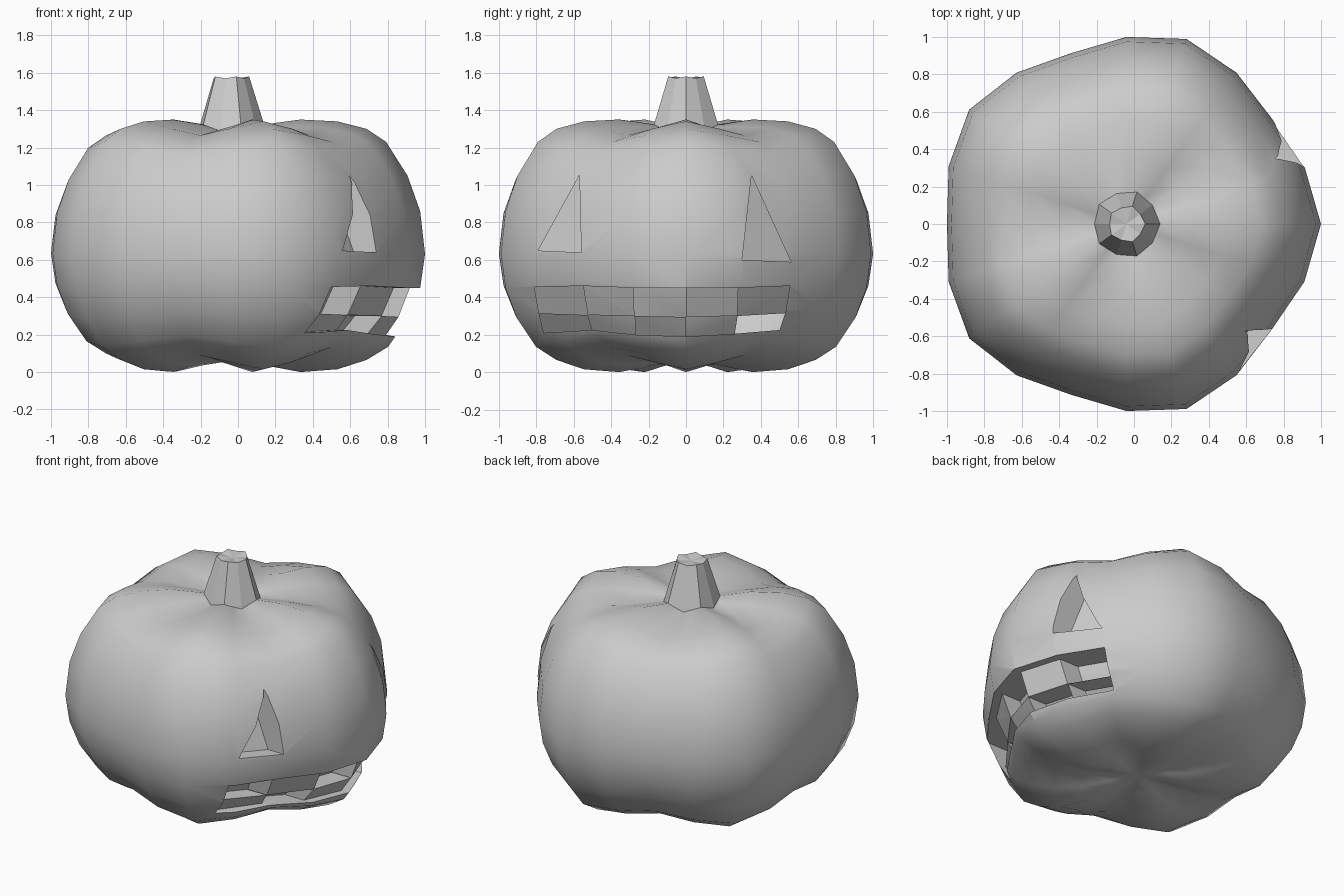
import bpy, bmesh
from math import sin, cos, pi
from mathutils import Vector
from mathutils.bvhtree import BVHTree

if "Cube" in bpy.data.objects:
    bpy.data.objects.remove(bpy.data.objects["Cube"])

CX = -0.04  # axis of the pumpkin


def make_object(name, bm):
    bmesh.ops.recalc_face_normals(bm, faces=bm.faces)
    mesh = bpy.data.meshes.new(name)
    bm.to_mesh(mesh)
    bm.free()
    ob = bpy.data.objects.new(name, mesh)
    bpy.context.collection.objects.link(ob)
    return ob


def skin_rings(bm, rings):
    for a, b in zip(rings, rings[1:]):
        n = len(a)
        for i in range(n):
            bm.faces.new((a[i], a[(i + 1) % n], b[(i + 1) % n], b[i]))


# Five-lobed body: a 20-sided lathe with ridges and valleys
profile = [(.18, .035), (.36, 0), (.55, .015), (.70, .065), (.81, .135), (.915, .29),
           (.975, .45), (1, .63), (.975, .86), (.91, 1.05), (.80, 1.23), (.70, 1.30),
           (.55, 1.34), (.36, 1.35), (.18, 1.325)]
bm = bmesh.new()
rings = []
for r, z in profile:
    ring = []
    for i in range(20):
        a = i * pi / 10
        lobe = cos(5 * a)
        rr = r * (1 + .04 * lobe)
        dip = .038 * (1 - lobe) * min(1, r / .36) * (z - .675) / .675
        ring.append(bm.verts.new((CX + rr * cos(a), rr * sin(a), z - dip)))
    rings.append(ring)
skin_rings(bm, rings)
for ring, z in ((rings[0], .06), (rings[-1], 1.28)):
    tip = bm.verts.new((CX, 0, z))
    for i in range(20):
        bm.faces.new((ring[i], ring[(i + 1) % 20], tip))
bmesh.ops.recalc_face_normals(bm, faces=bm.faces)
tree = BVHTree.FromBMesh(bm)
body = make_object("pumpkin_body", bm)


# Face openings: pockets cut straight inwards along x
def carve(points, depth):
    cy = sum(p[0] for p in points) / len(points)
    cz = sum(p[1] for p in points) / len(points)
    bm = bmesh.new()
    back, front = [], []
    for y, z in points:
        y, z = cy + (y - cy) * 1.004, cz + (z - cz) * 1.004
        x = tree.ray_cast(Vector((2, y, z)), Vector((-1, 0, 0)))[0].x
        back.append(bm.verts.new((x - depth, y, z)))
        front.append(bm.verts.new((1.3, y, z)))
    skin_rings(bm, [back, front])
    caps = [bm.faces.new(back), bm.faces.new(front)]
    bmesh.ops.triangulate(bm, faces=caps)
    cutter = make_object("cutter", bm)
    cutter.hide_render = True
    mod = body.modifiers.new("carve", 'BOOLEAN')
    mod.operation = 'DIFFERENCE'
    mod.solver = 'EXACT'
    mod.object = cutter
    bpy.ops.object.modifier_apply(modifier=mod.name)
    bpy.data.objects.remove(cutter)


bpy.context.view_layer.objects.active = body
body.select_set(True)

# Eyes
carve([(-.57, 1.05), (-.79, .65), (-.56, .64)], .12)
carve([(.35, 1.05), (.30, .60), (.56, .59)], .12)

# Mouth: two rows of cells, alternating shallow teeth and deep gaps
mouth = [[(-.81, .455), (-.55, .46), (-.28, .45), (0, .45), (.28, .45), (.555, .46)],
         [(-.785, .315), (-.525, .305), (-.275, .30), (0, .295), (.275, .30), (.53, .315)],
         [(-.76, .21), (-.50, .225), (-.27, .20), (0, .19), (.26, .205), (.50, .225)]]
for row in range(2):
    for c in range(5):
        a, b = mouth[row], mouth[row + 1]
        carve([a[c], a[c + 1], b[c + 1], b[c]], .055 if (row + c) % 2 else .2)

bpy.ops.object.shade_smooth_by_angle(angle=.7)

# Stem: tapered, lightly lobed, flat faces
bm = bmesh.new()
rings = []
for r, z in ((.19, 1.25), (.175, 1.31), (.095, 1.58)):
    ring = []
    for i in range(10):
        a = i * pi / 5
        lobe = cos(5 * a)
        rr = r * (1 + .05 * lobe)
        ring.append(bm.verts.new((CX + rr * cos(a), rr * sin(a), z + (.005 * (lobe - 1) if z > 1.5 else 0))))
    rings.append(ring)
skin_rings(bm, rings)
tip = bm.verts.new((CX, 0, 1.565))
for i in range(10):
    bm.faces.new((rings[-1][i], rings[-1][(i + 1) % 10], tip))
bm.faces.new(rings[0])
make_object("stem", bm)
